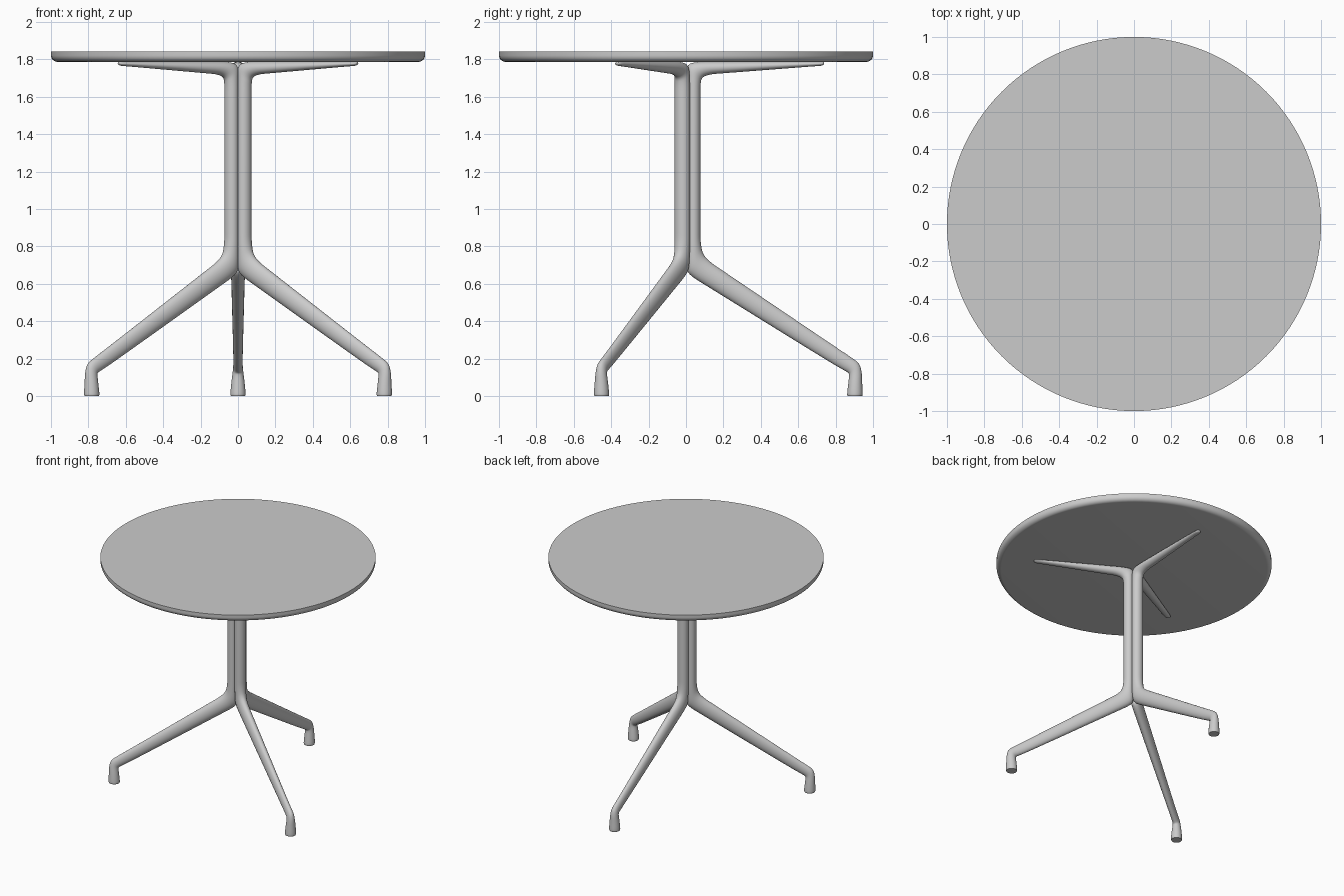
import bpy, bmesh, math
from mathutils import Vector, Matrix

cube = bpy.data.objects.get("Cube")
if cube:
    bpy.data.objects.remove(cube, do_unlink=True)

grey = bpy.data.materials.new("light grey")
grey.use_nodes = True
COLOUR = (0.6, 0.6, 0.6, 1)
grey.diffuse_color = COLOUR
grey.node_tree.nodes["Principled BSDF"].inputs["Base Color"].default_value = COLOUR


def finish(name, bm, angle=35):
    """Turn a bmesh into a smooth-shaded object with crisp edges."""
    bmesh.ops.recalc_face_normals(bm, faces=bm.faces)
    mesh = bpy.data.meshes.new(name)
    bm.to_mesh(mesh)
    bm.free()
    mesh.materials.append(grey)
    obj = bpy.data.objects.new(name, mesh)
    bpy.context.collection.objects.link(obj)
    bpy.ops.object.select_all(action="DESELECT")
    obj.select_set(True)
    bpy.context.view_layer.objects.active = obj
    bpy.ops.object.shade_smooth_by_angle(angle=math.radians(angle))
    return obj


def loft(bm, rings):
    """Skin a list of closed point rings and cap both ends."""
    loops = [[bm.verts.new(p) for p in ring] for ring in rings]
    for a, b in zip(loops, loops[1:]):
        for i in range(len(a)):
            j = (i + 1) % len(a)
            bm.faces.new((a[i], a[j], b[j], b[i]))
    bm.faces.new(loops[0])
    bm.faces.new(loops[-1])


def soften(stations, rounds=2):
    """Round the bends of a path by cutting its corners."""
    pts = [Vector(s) for s in stations]
    for _ in range(rounds):
        cut = [pts[0]]
        for a, b in zip(pts, pts[1:]):
            cut += [a.lerp(b, 0.25), a.lerp(b, 0.75)]
        pts = cut + [pts[-1]]
    return pts


def oval(station, sides=28):
    """Elliptical section between an outer and an inner contour point."""
    r1, z1, r2, z2, half_width = station
    outer, inner = Vector((r1, 0, z1)), Vector((r2, 0, z2))
    mid, half = (outer + inner) / 2, (outer - inner) / 2
    ring = []
    for i in range(sides):
        t = math.tau * i / sides
        ring.append(mid + half * math.cos(t) + Vector((0, half_width * math.sin(t), 0)))
    return ring


# Leg, column and top arm in one sweep:
# outer radius, outer height, inner radius, inner height, half width
LEG = [
    (.942, .0, .864, .0, .038),
    (.945, .01, .861, .01, .041),
    (.942, .07, .868, .07, .036),
    (.94, .13, .873, .115, .029),
    (.927, .175, .868, .125, .026),
    (.885, .206, .845, .138, .025),
    (.8, .262, .765, .184, .025),
    (.2, .668, .135, .574, .036),
    (.13, .715, .02, .645, .038),
    (.088, .76, .003, .68, .041),
    (.077, .83, .003, .78, .042),
    (.077, .9, .003, .9, .042),
    (.077, 1.6, .003, 1.6, .042),
    (.077, 1.67, .003, 1.7, .041),
    (.085, 1.705, .003, 1.77, .04),
    (.13, 1.721, .05, 1.787, .037),
    (.2, 1.726, .18, 1.788, .035),
    (.68, 1.763, .68, 1.788, .023),
    (.72, 1.765, .72, 1.788, .021),
    (.736, 1.771, .736, 1.787, .014),
    (.738, 1.778, .738, 1.784, .004),
]

for name, degrees in (("back_leg", 90), ("right_leg", 210), ("left_leg", 330)):
    bm = bmesh.new()
    loft(bm, [oval(s) for s in soften(LEG)])
    bm.transform(Matrix.Rotation(math.radians(degrees), 4, "Z"))
    finish(name, bm, 45)

# Round tabletop: crisp top edge, rounded lower edge
TOP, BOTTOM, ROUND = 1.842, 1.787, 0.035
profile = [(1, TOP)]
for k in range(9):
    t = math.pi / 2 * k / 8
    profile.append((1 - ROUND + ROUND * math.cos(t), BOTTOM + ROUND * (1 - math.sin(t))))
SIDES = 128
bm = bmesh.new()
loft(bm, [[(r * math.cos(math.tau * i / SIDES), r * math.sin(math.tau * i / SIDES), z)
           for i in range(SIDES)] for r, z in profile])
finish("tabletop", bm)
